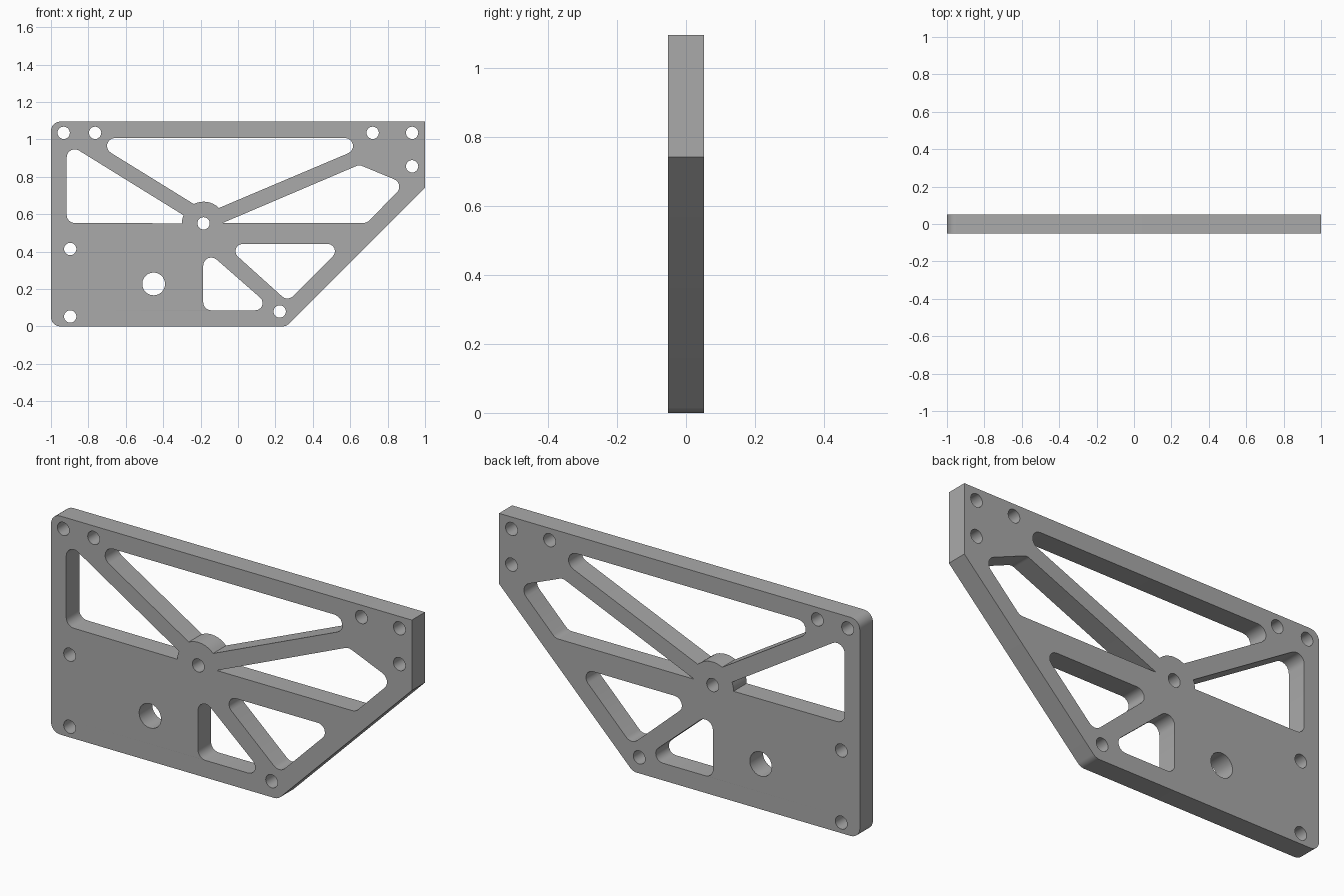
import bpy, bmesh
from math import cos, sin, tan, radians, pi
from mathutils import Vector, Matrix

cube = bpy.data.objects.get("Cube")
if cube:
    bpy.data.objects.remove(cube, do_unlink=True)

HALF_DEPTH = 0.052
FILLET = 0.043
HUB = Vector((-0.184, 0.551))
HUB_RADIUS = 0.116


def arc(centre, radius, start, end, steps):
    """Points along an arc, angles in degrees."""
    angles = [radians(start + (end - start) * i / steps) for i in range(steps + 1)]
    return [Vector(centre) + radius * Vector((cos(a), sin(a))) for a in angles]


def circle(centre, radius, sides=24):
    return arc(centre, radius, 0, 360, sides)[:-1]


def rounded(corners, steps=6):
    """Closed polygon from (x, z, fillet radius) corners."""
    points = []
    for i, (x, z, radius) in enumerate(corners):
        here = Vector((x, z))
        if radius == 0:
            points.append(here)
            continue
        before = (Vector(corners[i - 1][:2]) - here).normalized()
        after = (Vector(corners[(i + 1) % len(corners)][:2]) - here).normalized()
        half = before.angle(after) / 2
        centre = here + (before + after).normalized() * radius / sin(half)
        start = here + before * radius / tan(half) - centre
        sweep = start.angle_signed(here + after * radius / tan(half) - centre)
        for k in range(steps + 1):
            # angle_signed is clockwise positive
            points.append(centre + Matrix.Rotation(-sweep * k / steps, 2) @ start)
    return points


def hub_arc(start, end, steps):
    return [(p.x, p.y, 0) for p in arc(HUB, HUB_RADIUS, start, end, steps)]


F = FILLET
# Outer edge of the plate
loops = [rounded([(-1, 0, 0.05), (0.258, 0, 0.05), (1, 0.742, 0),
                  (1, 1.095, 0), (-1, 1.095, 0.05)])]

# Weight-saving pockets
loops += [rounded(c) for c in (
    [(-0.809, 1.008, F), (0.784, 1.008, F)] + hub_arc(45, 117, 8),
    [(-0.916, 0.553, F), (-0.916, 0.981, F)] + hub_arc(158, 180, 3),
    [(-0.082, 0.553, 0), (0.648, 0.864, F), (0.895, 0.762, F), (0.688, 0.553, F)],
    [(-0.076, 0.441, F * 0.9), (0.573, 0.441, F * 0.9), (0.266, 0.133, F)],
    [(-0.186, 0.42, F), (-0.186, 0.086, F), (0.196, 0.086, F * 0.9)],
)]

# Bolt holes, pivot hole and the large bore
bolts = [(-0.932, 1.035), (-0.764, 1.035), (0.72, 1.035), (0.931, 1.035),
         (0.931, 0.856), (-0.897, 0.414), (-0.897, 0.053), (0.223, 0.08), HUB]
loops += [circle(b, 0.033) for b in bolts]
loops.append(circle((-0.451, 0.227), 0.061))

# Filled, extruded profile
curve = bpy.data.curves.new("plate_profile", "CURVE")
curve.dimensions = "2D"
curve.fill_mode = "BOTH"
curve.extrude = HALF_DEPTH
for loop in loops:
    spline = curve.splines.new("POLY")
    spline.points.add(len(loop) - 1)
    for point, co in zip(spline.points, loop):
        point.co = (co.x, co.y, 0, 1)
    spline.use_cyclic_u = True
profile = bpy.data.objects.new("plate_profile", curve)
bpy.context.collection.objects.link(profile)
bpy.context.view_layer.update()
mesh = bpy.data.meshes.new_from_object(
    profile.evaluated_get(bpy.context.evaluated_depsgraph_get()))
bpy.data.objects.remove(profile, do_unlink=True)

# Stand the plate upright and weld it into one solid
mesh.transform(Matrix.Rotation(pi / 2, 4, "X"))
bm = bmesh.new()
bm.from_mesh(mesh)
bmesh.ops.remove_doubles(bm, verts=bm.verts, dist=0.0001)
bmesh.ops.recalc_face_normals(bm, faces=bm.faces)
bm.to_mesh(mesh)
bm.free()

plate = bpy.data.objects.new("bracket_plate", mesh)
bpy.context.collection.objects.link(plate)

grey = bpy.data.materials.new("plain_grey")
grey.use_nodes = True
colour = (0.4, 0.4, 0.4, 1)
grey.diffuse_color = colour
grey.node_tree.nodes["Principled BSDF"].inputs["Base Color"].default_value = colour
mesh.materials.clear()
mesh.materials.append(grey)

bpy.ops.object.select_all(action="DESELECT")
plate.select_set(True)
bpy.context.view_layer.objects.active = plate
bpy.ops.object.shade_smooth_by_angle(angle=radians(30))
